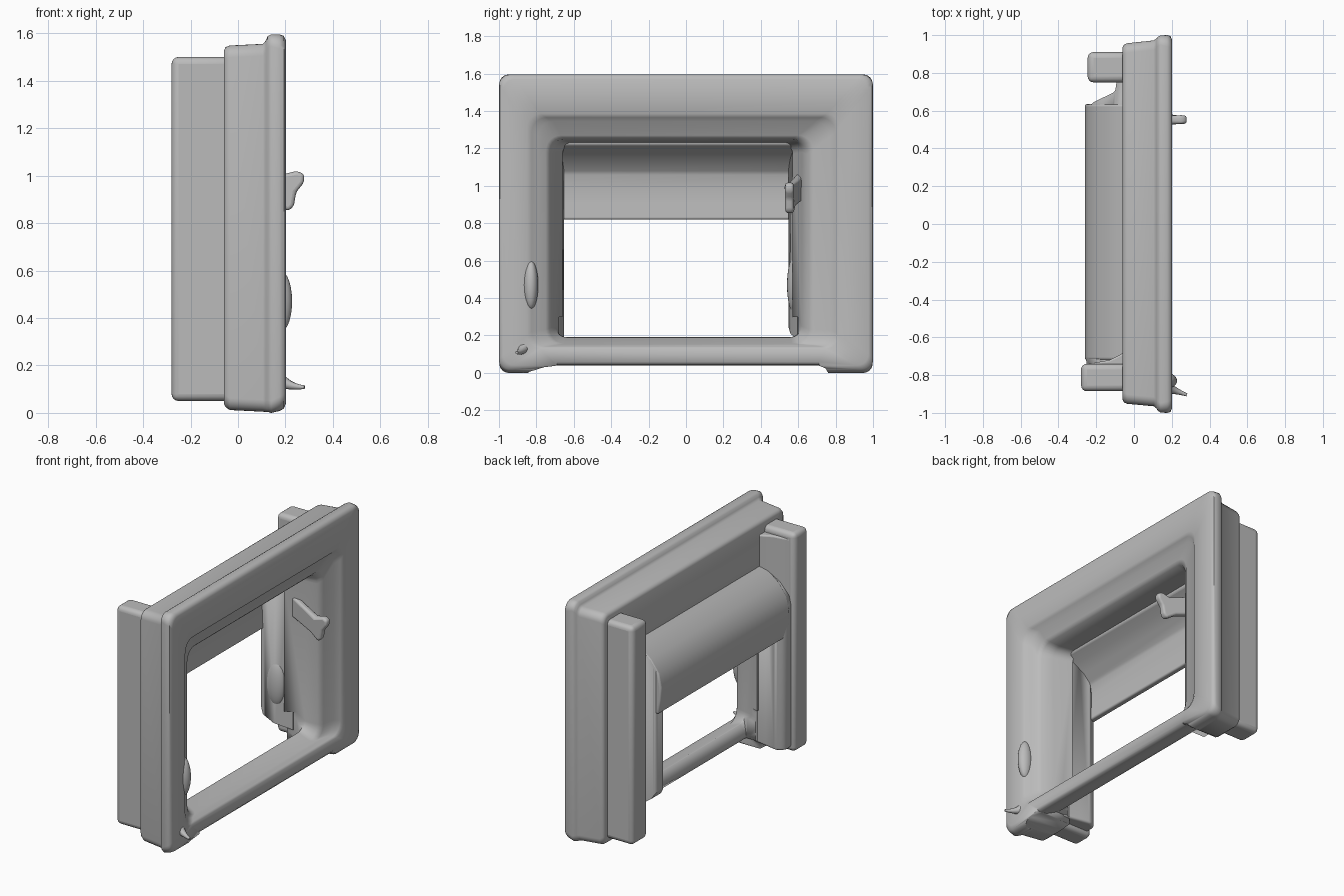
import bpy, bmesh, math
from mathutils import Vector

cube = bpy.data.objects.get("Cube")
if cube:
    bpy.data.objects.remove(cube, do_unlink=True)

grey = bpy.data.materials.new("plain grey")
grey.use_nodes = True
COLOR = (0.5, 0.5, 0.5, 1)
grey.diffuse_color = COLOR
grey.node_tree.nodes["Principled BSDF"].inputs["Base Color"].default_value = COLOR


def finish(name, bm, bevel=0.0, cutters=()):
    """Turn a bmesh into a smooth shaded, softly bevelled object."""
    bmesh.ops.recalc_face_normals(bm, faces=bm.faces)
    me = bpy.data.meshes.new(name)
    bm.to_mesh(me)
    bm.free()
    ob = bpy.data.objects.new(name, me)
    bpy.context.collection.objects.link(ob)
    me.materials.append(grey)
    if bevel:
        mod = ob.modifiers.new("soft edges", 'BEVEL')
        mod.width, mod.segments = bevel, 4
        mod.limit_method, mod.angle_limit = 'ANGLE', math.radians(25)
    for cutter in cutters:
        mod = ob.modifiers.new("cut", 'BOOLEAN')
        mod.operation, mod.object = 'DIFFERENCE', cutter
    bpy.ops.object.select_all(action='DESELECT')
    ob.select_set(True)
    bpy.context.view_layer.objects.active = ob
    bpy.ops.object.shade_smooth_by_angle(angle=math.radians(50))
    return ob


def box(name, lo, hi, bevel):
    bm = bmesh.new()
    bmesh.ops.create_cube(bm, size=1)
    for v in bm.verts:
        v.co = [l + (c + 0.5) * (h - l) for l, h, c in zip(lo, hi, v.co)]
    return finish(name, bm, bevel)


def prism(name, outline, place, start, end, bevel=0.0, cutters=()):
    """Extrude a 2D outline between two positions along the remaining axis."""
    bm = bmesh.new()
    a, b = ([bm.verts.new(place(p, t)) for p in outline] for t in (start, end))
    bm.faces.new(a)
    bm.faces.new(b)
    for i in range(len(a)):
        j = (i + 1) % len(a)
        bm.faces.new((a[i], a[j], b[j], b[i]))
    return finish(name, bm, bevel, cutters)


def cutter(*args):
    ob = prism(*args)
    ob.hide_render = True
    ob.hide_viewport = True
    return ob


def upright(p, t):
    return (p[0], p[1], t)


def sideways(p, t):
    return (p[0], t, p[1])


def lengthwise(p, t):
    return (t, p[0], p[1])


def leaning(p, t):
    return (p[0], t + max(0, 0.2 - p[0]) * 0.28, p[1])


def ring(bm, x, y0, y1, z0, z1, r, steps=6):
    """Rounded rectangle of vertices at depth x."""
    verts = []
    for k, (y, z) in enumerate(((y1 - r, z1 - r), (y0 + r, z1 - r),
                                (y0 + r, z0 + r), (y1 - r, z0 + r))):
        for s in range(steps + 1):
            a = math.pi / 2 * (k + s / steps)
            verts.append(bm.verts.new((x, y + r * math.cos(a), z + r * math.sin(a))))
    return verts


# Surround: stepped outer rim, shallow front recess and tapering opening
bm = bmesh.new()
rings = [ring(bm, *p) for p in (
    (-0.06, -0.93, 0.935, 0.04, 1.525, 0.04),
    (-0.053, -0.945, 0.95, 0.025, 1.541, 0.05),
    (-0.035, -0.952, 0.957, 0.012, 1.548, 0.05),
    (0.105, -0.965, 0.972, 0.005, 1.555, 0.05),
    (0.118, -0.975, 0.982, 0.004, 1.57, 0.05),
    (0.125, -0.988, 0.99, 0.004, 1.588, 0.05),
    (0.14, -0.998, 0.998, 0.0, 1.595, 0.05),
    (0.175, -1.0, 1.0, 0.008, 1.595, 0.06),
    (0.193, -0.995, 0.995, 0.018, 1.589, 0.06),
    (0.202, -0.975, 0.975, 0.04, 1.57, 0.06),
    (0.202, -0.85, 0.82, 0.13, 1.385, 0.07),
    (0.19, -0.825, 0.80, 0.14, 1.365, 0.08),
    (0.165, -0.79, 0.77, 0.147, 1.345, 0.08),
    (0.152, -0.75, 0.68, 0.152, 1.27, 0.08),
    (0.13, -0.73, 0.645, 0.158, 1.25, 0.08),
    (0.06, -0.70, 0.62, 0.19, 1.24, 0.06),
    (-0.06, -0.66, 0.57, 0.20, 1.23, 0.06))]
for a, b in zip(rings, rings[1:] + rings[:1]):
    for i in range(len(a)):
        j = (i + 1) % len(a)
        bm.faces.new((a[i], a[j], b[j], b[i]))

# Helpers that thin the bottom rail and leave low feet at the corners
rail_cutters = [
    cutter("rail_back_cutter", [(-0.3, -0.1), (0.03, -0.1), (0.035, 0.12),
                                (0.065, 0.3), (-0.3, 0.3)], sideways, -0.68, 0.6),
    cutter("rail_underside_cutter",
           [(-0.3, -0.1), (0.4, -0.1), (0.4, 0.2), (0.203, 0.06), (0.19, 0.043),
            (0.16, 0.039), (0.12, 0.05), (0.04, 0.09), (-0.3, 0.09)],
           sideways, -0.69, 0.71),
    cutter("feet_cutter", [(-0.88, -0.05), (-0.84, 0.005), (-0.76, 0.03), (-0.69, 0.039),
                           (0.71, 0.039), (0.745, 0.025), (0.79, -0.05)],
           lengthwise, -0.3, 0.4)]
finish("surround", bm, cutters=rail_cutters)

# Rear posts on each side, the right one filleted into the surround
box("right_rear_post", (-0.28, -0.885, 0.05), (-0.02, -0.74, 1.5), 0.03)
box("left_rear_post", (-0.245, 0.75, 0.05), (-0.02, 0.91, 1.5), 0.03)
prism("right_post_fillet", [(-0.04, -0.67), (-0.07, -0.69), (-0.13, -0.72),
                            (-0.25, -0.742), (-0.25, -0.78), (-0.04, -0.78)],
      upright, 0.08, 1.46, 0.01)

# Curved hood hanging behind the top of the opening
outer = [(-0.03, 1.27), (-0.10, 1.23), (-0.18, 1.17), (-0.24, 1.09),
         (-0.26, 1.0), (-0.255, 0.91), (-0.24, 0.82)]
inner = [(-0.20, 0.82), (-0.205, 0.91), (-0.21, 0.99), (-0.195, 1.07),
         (-0.15, 1.13), (-0.09, 1.18), (-0.03, 1.22)]
prism("rear_hood", outer + inner, sideways, -0.72, 0.635, 0.012)

# Jamb walls lining the opening, trimmed to the hood curve and the sill
hood_trim = cutter("hood_trim_cutter",
                   [(x, z - 0.005) for x, z in outer[:5]] + [(-0.4, 1.0), (-0.4, 1.6), (-0.03, 1.6)],
                   sideways, -0.9, 0.9)
foot_trim = cutter("jamb_foot_cutter",
                   [(-0.4, 0.36), (-0.24, 0.32), (-0.2, 0.255), (-0.13, 0.21),
                    (0.1, 0.15), (0.1, -0.1), (-0.4, -0.1)],
                   sideways, 0.4, 0.9)
prism("right_jamb", [(-0.005, -0.685), (-0.12, -0.665), (-0.2, -0.65), (-0.24, -0.67),
                     (-0.255, -0.70), (-0.25, -0.76), (-0.005, -0.78)],
      upright, 0.08, 1.3, 0.015, [hood_trim])
prism("left_jamb", [(-0.005, 0.60), (-0.12, 0.56), (-0.2, 0.545), (-0.235, 0.57),
                    (-0.225, 0.64), (-0.1, 0.70), (-0.09, 0.77), (-0.005, 0.77)],
      upright, 0.05, 1.3, 0.015, [hood_trim, foot_trim])

# Catch projecting from the opening edge
prism("catch", [(-0.06, 1.08), (0.1, 1.03), (0.19, 1.005), (0.25, 1.02), (0.28, 1.005),
                (0.278, 0.97), (0.245, 0.93), (0.235, 0.87), (0.21, 0.85),
                (0.15, 0.89), (-0.06, 0.94)],
      leaning, 0.53, 0.575, 0.015)

# Small spur near the lower corner
curve = bpy.data.curves.new("corner_spur", 'CURVE')
curve.dimensions = '3D'
curve.bevel_depth, curve.bevel_resolution, curve.use_fill_caps = 1.0, 3, True
spline = curve.splines.new('NURBS')
path = (((0.185, -0.87, 0.13), 0.03), ((0.225, -0.885, 0.11), 0.014),
        ((0.28, -0.905, 0.108), 0.008))
spline.points.add(len(path) - 1)
for point, (co, radius) in zip(spline.points, path):
    point.co, point.radius = (*co, 1), radius
spline.use_endpoint_u, spline.order_u = True, 3
spur = bpy.data.objects.new("corner_spur", curve)
bpy.context.collection.objects.link(spur)
curve.materials.append(grey)

# Low swellings beside the recess and on the jamb
for name, at, size in (("right_swelling", (0.178, -0.83, 0.47), (0.05, 0.04, 0.13)),
                       ("left_swelling", (-0.13, 0.585, 0.47), (0.07, 0.045, 0.16))):
    bm = bmesh.new()
    bmesh.ops.create_uvsphere(bm, u_segments=24, v_segments=14, radius=1)
    for v in bm.verts:
        v.co = Vector(at) + Vector(c * s for c, s in zip(v.co, size))
    finish(name, bm)
